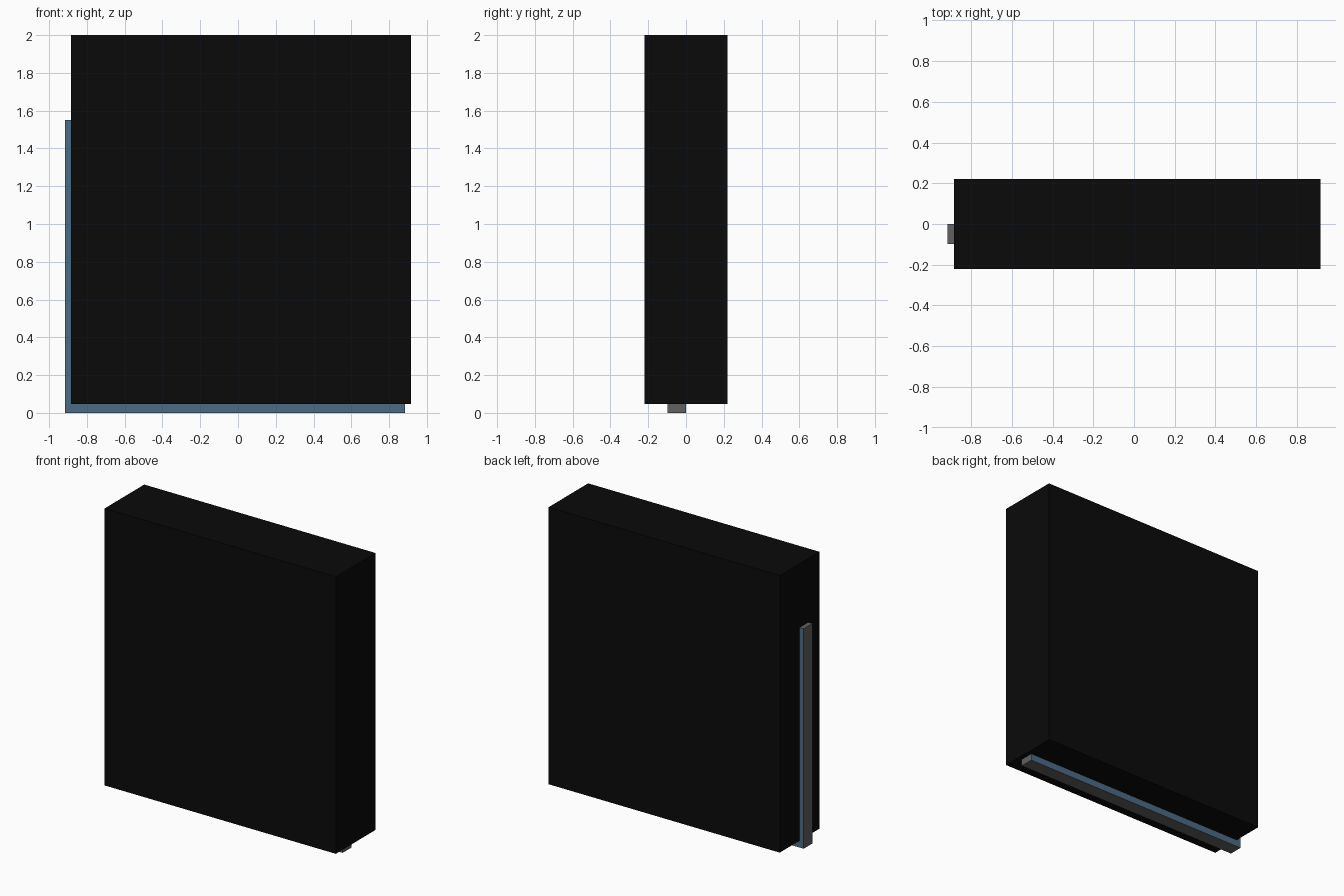
import bpy

if "Cube" in bpy.data.objects:
    bpy.data.objects.remove(bpy.data.objects["Cube"])


def material(name, rgb):
    m = bpy.data.materials.new(name)
    m.diffuse_color = (*rgb, 1)
    m.use_nodes = True
    m.node_tree.nodes["Principled BSDF"].inputs["Base Color"].default_value = m.diffuse_color
    return m


def box(name, lo, hi):
    bpy.ops.mesh.primitive_cube_add(size=1, location=[(a + b) / 2 for a, b in zip(lo, hi)])
    ob = bpy.context.object
    ob.name = name
    ob.scale = [b - a for a, b in zip(lo, hi)]
    bpy.ops.object.transform_apply(location=False, rotation=False, scale=True)
    return ob


# Large black case
case = box("black_case", (-0.885, -0.22, 0.048), (0.917, 0.22, 2.0))
case.data.materials.append(material("black", (0.003, 0.003, 0.003)))

# Thin panel running through the case: grey rim, blue front and back
panel = box("inner_panel", (-0.917, -0.098, 0.0), (0.885, 0.0, 1.55))
panel.data.materials.append(material("rim_grey", (0.12, 0.12, 0.12)))
panel.data.materials.append(material("slate_blue", (0.07, 0.15, 0.24)))
for face in panel.data.polygons:
    face.material_index = 1 if abs(face.normal.y) > 0.5 else 0
